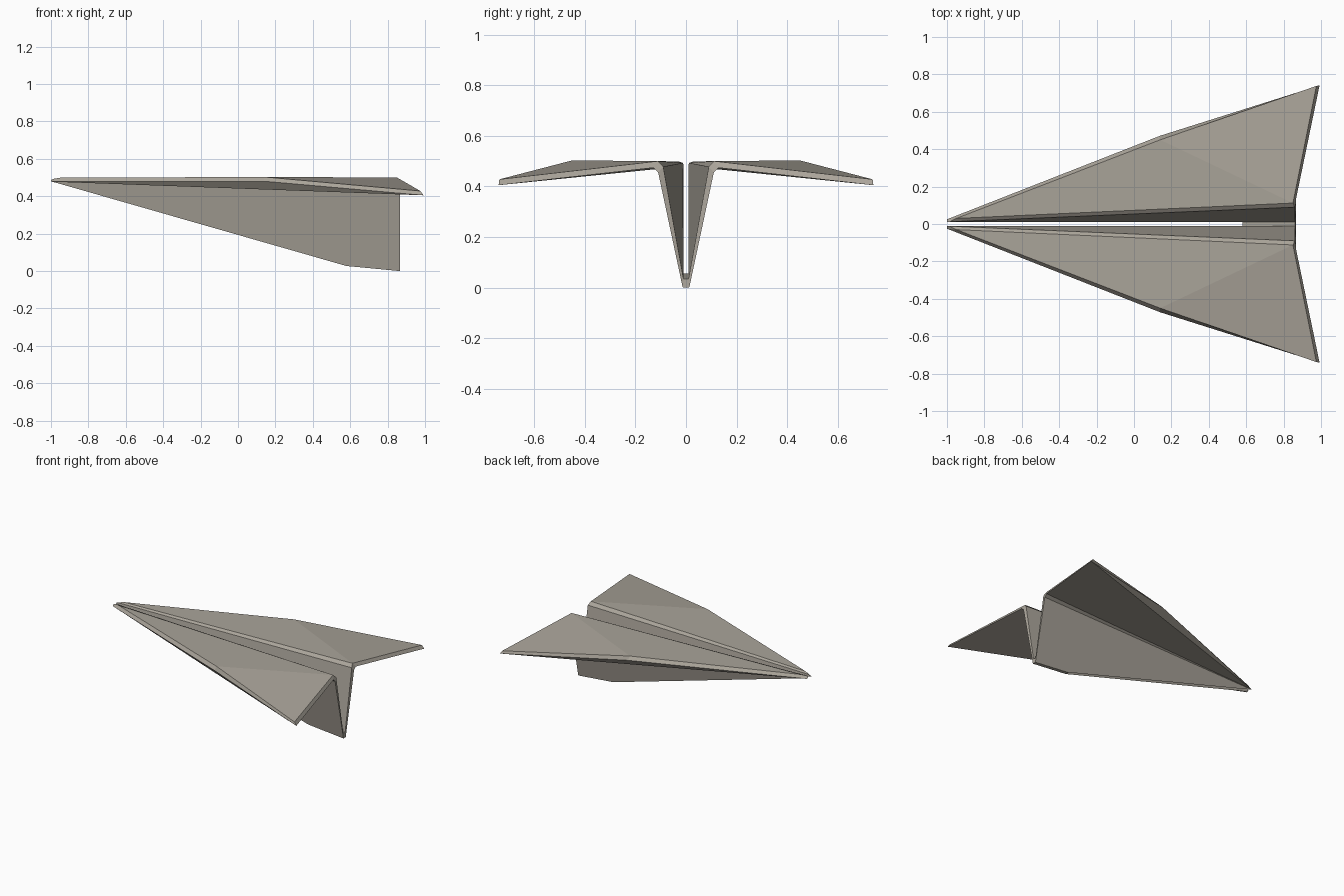
import bpy, bmesh

if "Cube" in bpy.data.objects:
    bpy.data.objects.remove(bpy.data.objects["Cube"])

paper = bpy.data.materials.new("warm_grey_paper")
paper.diffuse_color = (0.40, 0.37, 0.32, 1)
paper.use_nodes = True
paper.node_tree.nodes["Principled BSDF"].inputs["Base Color"].default_value = paper.diffuse_color


def make_object(name, bm):
    bmesh.ops.recalc_face_normals(bm, faces=bm.faces)
    mesh = bpy.data.meshes.new(name)
    bm.to_mesh(mesh)
    bm.free()
    mesh.materials.append(paper)
    obj = bpy.data.objects.new(name, mesh)
    bpy.context.collection.objects.link(obj)
    return obj


# Corners of one folded half: (upper/inner skin, lower/outer skin)
corners = {
    "nose":       ((-1.0, .010, .487), (-1.0, .017, .480)),
    "keel_front": ((.58, .010, .055), (.58, .014, .027)),
    "keel_rear":  ((.862, .010, .035), (.865, .013, 0)),
    "wall_rear":  ((.860, .090, .478), (.865, .110, .455)),
    "wall_nose":  ((-.985, .012, .493), (-1.0, .020, .479)),
    "root_rear":  ((.850, .112, .500), (.865, .128, .474)),
    "root_nose":  ((-.950, .030, .499), (-1.0, .025, .478)),
    "wing_bend":  ((.14, .450, .503), (.14, .472, .480)),
    "wing_tip":   ((.975, .738, .428), (.992, .741, .405)),
}
body = [("nose", "keel_front", "keel_rear", "wall_rear", "wall_nose"),
        ("wall_nose", "wall_rear", "root_rear", "root_nose")]
# The twisted wing creases differently above and below
wing_top = [("root_nose", "root_rear", "wing_bend"),
            ("wing_bend", "root_rear", "wing_tip")]
wing_under = [("root_nose", "root_rear", "wing_tip"),
              ("root_nose", "wing_tip", "wing_bend")]

# Folded half: fuselage wall, fold and wing, with paper thickness
bm = bmesh.new()
top = {k: bm.verts.new(v[0]) for k, v in corners.items()}
under = {k: bm.verts.new(v[1]) for k, v in corners.items()}
for panel in body + wing_top:
    bm.faces.new([top[k] for k in panel])
for panel in body + wing_under:
    bm.faces.new([under[k] for k in reversed(panel)])

# Paper rim joining the two skins
rim = ["nose", "keel_front", "keel_rear", "wall_rear", "root_rear",
       "wing_tip", "wing_bend", "root_nose", "wall_nose"]
for a, b in zip(rim, rim[1:] + rim[:1]):
    bm.faces.new([top[b], top[a], under[a], under[b]])
halves = make_object("folded_wings", bm)
mirror = halves.modifiers.new("mirror", 'MIRROR')
mirror.use_axis = (False, True, False)
mirror.use_mirror_merge = False

# Keel crease joining the halves at the rear
bm = bmesh.new()
loops = []
for y in (-.0125, .0125):
    loops.append([bm.verts.new((x, y, z)) for x, z in
                  ((.58, .027), (.865, 0), (.862, .035), (.58, .055))])
bm.faces.new(loops[0])
bm.faces.new(loops[1][::-1])
for i in range(4):
    j = (i + 1) % 4
    bm.faces.new([loops[0][i], loops[0][j], loops[1][j], loops[1][i]])
make_object("keel_crease", bm)
